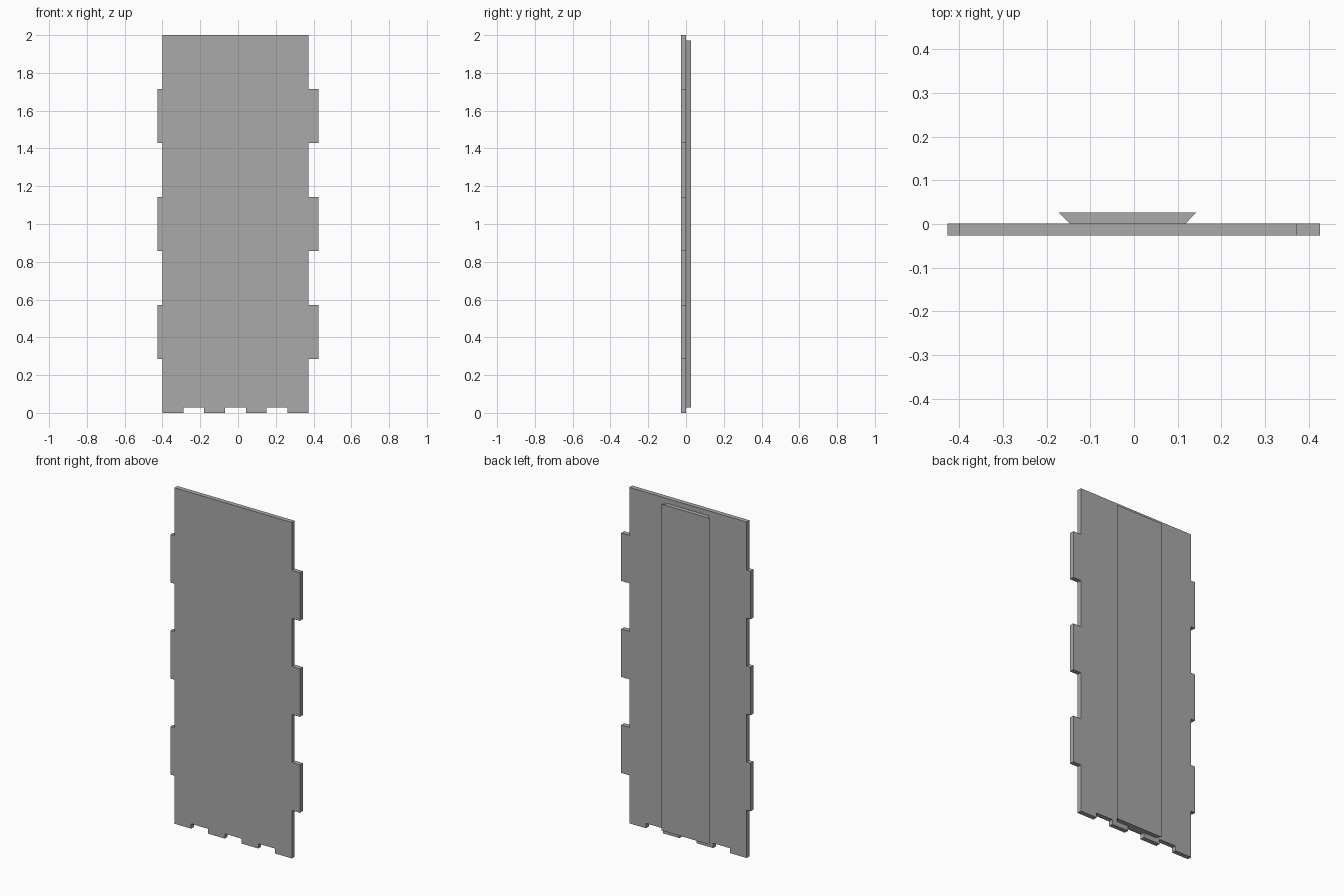
import bpy
import bmesh

cube = bpy.data.objects.get("Cube")
if cube:
    bpy.data.objects.remove(cube)

grey = bpy.data.materials.new("plain grey")
grey.use_nodes = True
color = (0.4, 0.4, 0.4, 1)
grey.diffuse_color = color
grey.node_tree.nodes["Principled BSDF"].inputs["Base Color"].default_value = color


def prism(name, outline, offset):
    """Extrude a closed outline of 3D points along an offset."""
    bm = bmesh.new()
    face = bm.faces.new([bm.verts.new(p) for p in outline])
    moved = bmesh.ops.extrude_face_region(bm, geom=[face], use_keep_orig=True)["geom"]
    bmesh.ops.translate(bm, vec=offset, verts=[v for v in moved if isinstance(v, bmesh.types.BMVert)])
    bmesh.ops.recalc_face_normals(bm, faces=bm.faces)
    mesh = bpy.data.meshes.new(name)
    bm.to_mesh(mesh)
    bm.free()
    mesh.materials.append(grey)
    obj = bpy.data.objects.new(name, mesh)
    bpy.context.collection.objects.link(obj)
    return obj


LEFT, RIGHT = -0.4, 0.373          # panel edges
TAB_LEFT, TAB_RIGHT = -0.427, 0.426
FRONT, JOIN, BACK = -0.0265, 0.001, 0.0265
HEIGHT, NOTCH, PARTS = 2.0, 0.029, 7


def stepped(start, end, low, high):
    """Points along an edge divided into equal parts, alternating low and high."""
    points = []
    for i in range(PARTS):
        level = high if i % 2 else low
        for k in (i, i + 1):
            points.append((start + (end - start) * k / PARTS, level))
    return points


# Panel with finger tabs on both sides and notches along the bottom
bottom = stepped(LEFT, RIGHT, 0, NOTCH)
right_side = [(x, z) for z, x in stepped(0, HEIGHT, RIGHT, TAB_RIGHT)]
left_side = [(x, z) for z, x in stepped(HEIGHT, 0, LEFT, TAB_LEFT)]
outline = bottom[:-1] + right_side + left_side[:-1]
prism("finger_jointed_panel", [(x, FRONT, z) for x, z in outline], (0, JOIN - FRONT, 0))

# Dovetail rail on the back, wider on its outer face
profile = [(-0.147, JOIN), (0.118, JOIN), (0.143, BACK), (-0.172, BACK)]
prism("dovetail_rail", [(x, y, NOTCH) for x, y in profile], (0, 0, HEIGHT - 2 * NOTCH))
